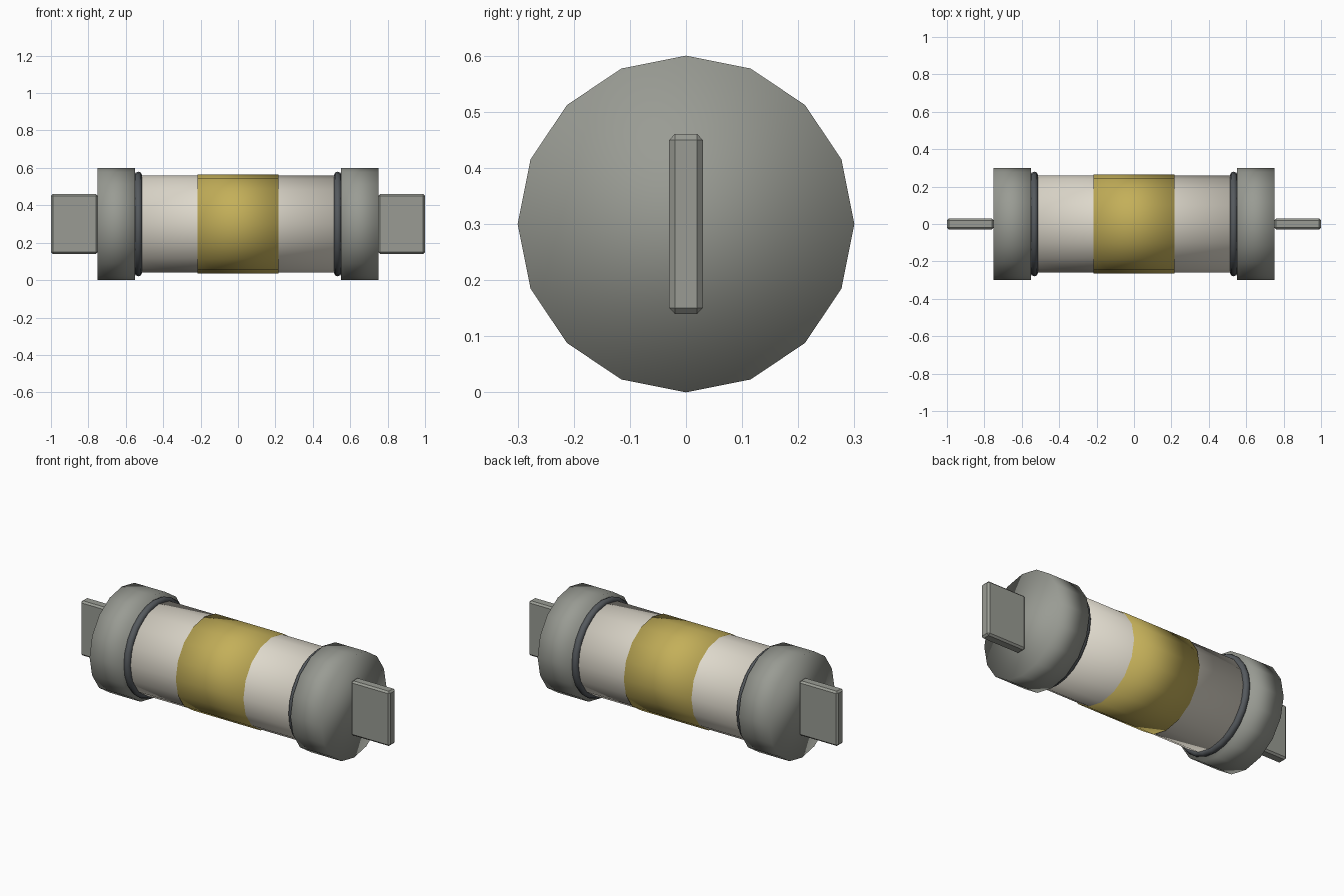
import bpy
import math

SIDES = 16
AXIS_Z = 0.3

cube = bpy.data.objects.get("Cube")
if cube:
    bpy.data.objects.remove(cube, do_unlink=True)


def material(name, rgb):
    mat = bpy.data.materials.new(name)
    mat.use_nodes = True
    mat.diffuse_color = (*rgb, 1)
    mat.node_tree.nodes["Principled BSDF"].inputs["Base Color"].default_value = (*rgb, 1)
    return mat


metal = material("grey metal", (0.32, 0.33, 0.295))
ceramic = material("cream ceramic", (0.74, 0.70, 0.61))
yellow = material("mustard yellow", (0.55, 0.43, 0.10))
rubber = material("dark slate", (0.09, 0.10, 0.11))


def finish(name, mat):
    obj = bpy.context.object
    obj.name = name
    obj.data.materials.append(mat)
    return obj


def barrel(name, x, radius, length, mat):
    """Smooth cylinder lying along x."""
    bpy.ops.mesh.primitive_cylinder_add(
        vertices=SIDES, radius=radius, depth=length,
        location=(x, 0, AXIS_Z), rotation=(0, math.pi / 2, 0))
    bpy.ops.object.shade_smooth()
    return finish(name, mat)


# Tube and the label band around it
barrel("tube_body", 0, 0.26, 1.2, ceramic)
barrel("label_band", 0, 0.265, 0.434, yellow)

# Matching fittings at both ends
for side, s in (("left", 1), ("right", -1)):
    barrel(side + "_end_cap", s * 0.65, 0.30, 0.20, metal)

    # Seal ring next to the cap
    bpy.ops.mesh.primitive_torus_add(
        major_segments=24, minor_segments=8, major_radius=0.26, minor_radius=0.02,
        location=(s * 0.533, 0, AXIS_Z), rotation=(0, math.pi / 2, 0))
    bpy.ops.object.shade_smooth()
    finish(side + "_seal_ring", rubber)

    # Flat contact blade with chamfered edges
    bpy.ops.mesh.primitive_cube_add(size=1, location=(s * 0.875, 0, AXIS_Z))
    blade = finish(side + "_contact_blade", metal)
    blade.scale = (0.25, 0.06, 0.32)
    bpy.ops.object.transform_apply(location=False, rotation=False, scale=True)
    bevel = blade.modifiers.new("chamfer", 'BEVEL')
    bevel.width = 0.01
    bevel.segments = 1
